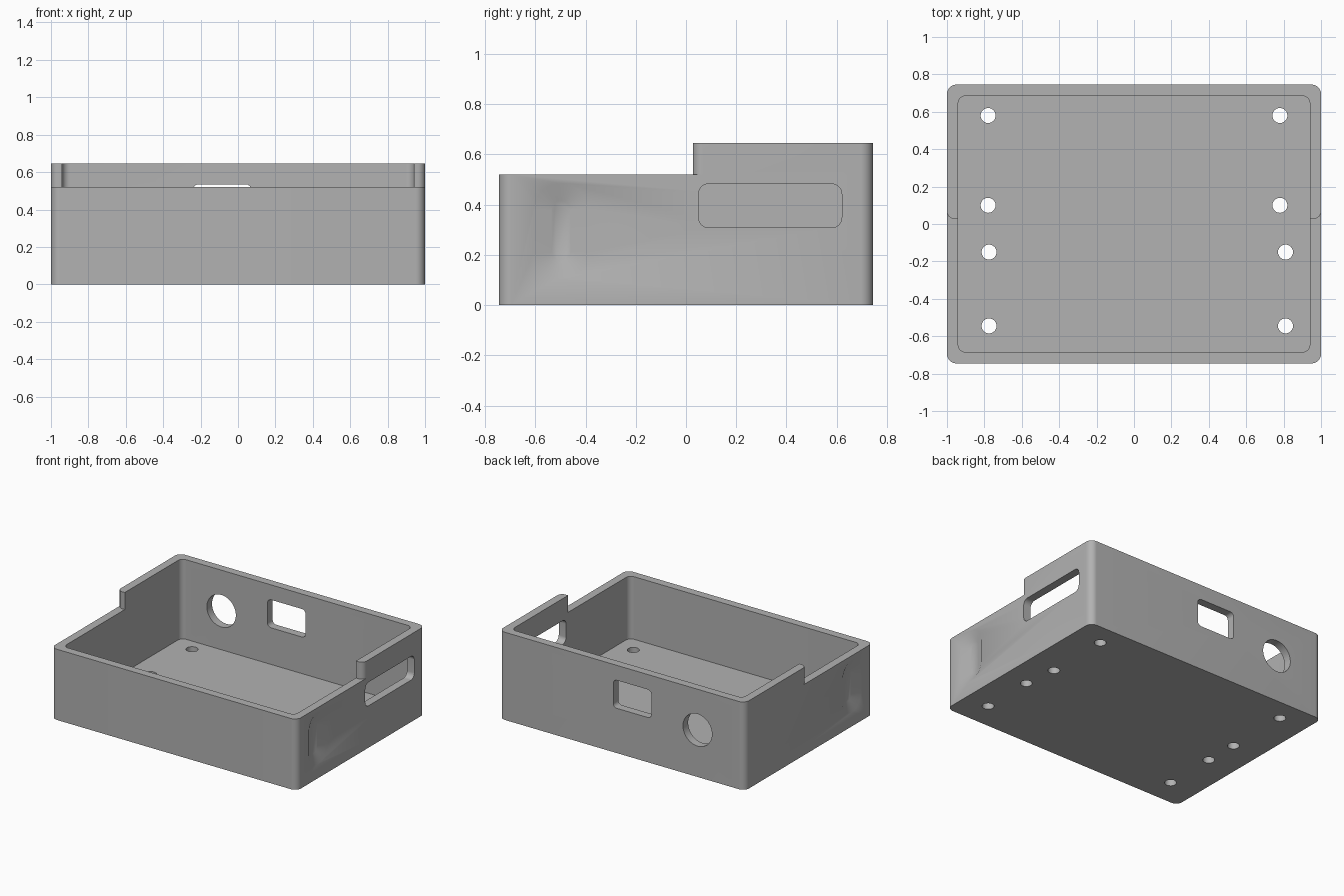
import bpy
import bmesh
from math import sin, cos, pi
from mathutils import Vector

if "Cube" in bpy.data.objects:
    bpy.data.objects.remove(bpy.data.objects["Cube"])

W, D, H = 1.0, 0.745, 0.645      # half width, half depth, full height
WALL, FLOOR, LOW = 0.06, 0.06, 0.52

grey = bpy.data.materials.new("plain grey")
grey.use_nodes = True
colour = (0.445, 0.445, 0.445, 1)
grey.diffuse_color = colour
grey.node_tree.nodes["Principled BSDF"].inputs["Base Color"].default_value = colour


def rounded(cu, cv, hu, hv, r, n=12):
    """Outline of a rectangle with rounded corners."""
    pts = []
    for k, (su, sv) in enumerate([(1, 1), (-1, 1), (-1, -1), (1, -1)]):
        for i in range(n + 1):
            a = (k + i / n) * pi / 2
            p = (cu + su * (hu - r) + r * cos(a), cv + sv * (hv - r) + r * sin(a))
            if not pts or (Vector(p) - Vector(pts[-1])).length > 1e-5:
                pts.append(p)
    if (Vector(pts[0]) - Vector(pts[-1])).length < 1e-5:
        pts.pop()
    return pts


def circle(cu, cv, r, n=48):
    return [(cu + r * cos(2 * pi * i / n), cv + r * sin(2 * pi * i / n)) for i in range(n)]


PLACE = {"x": lambda u, v, t: (t, u, v),
         "y": lambda u, v, t: (u, t, v),
         "z": lambda u, v, t: (u, v, t)}


def loft(name, axis, ring_a, a, ring_b, b):
    """Closed solid between two outlines lying across an axis."""
    bm = bmesh.new()
    lo = [bm.verts.new(PLACE[axis](u, v, a)) for u, v in ring_a]
    hi = [bm.verts.new(PLACE[axis](u, v, b)) for u, v in ring_b]
    bm.faces.new(lo)
    bm.faces.new(hi)
    for i in range(len(lo)):
        j = (i + 1) % len(lo)
        bm.faces.new((lo[i], lo[j], hi[j], hi[i]))
    bmesh.ops.recalc_face_normals(bm, faces=bm.faces)
    mesh = bpy.data.meshes.new(name)
    bm.to_mesh(mesh)
    bm.free()
    mesh.materials.append(grey)
    obj = bpy.data.objects.new(name, mesh)
    bpy.context.scene.collection.objects.link(obj)
    return obj


def prism(name, axis, ring, a, b):
    return loft(name, axis, ring, a, ring, b)


# Outer block
tray = prism("enclosure_tray", "z", rounded(0, 0, W, D, 0.05), 0, H)
cutters = []

# Main cavity
cutters.append(prism("cavity", "z", rounded(0, 0, W - WALL, D - WALL, 0.04), FLOOR, 1))

# Lowered front rim, leaving rounded ends on the tall rear walls
r, step = 0.04, 0.027
arc = [(W - r + r * cos(a), step + r - r * sin(a))
       for a in [i * pi / 16 for i in range(9)]]
rim = [(1.2, -1), (1.2, step + r)] + arc
rim += [(-x, y) for x, y in reversed(rim)]
cutters.append(prism("rim_step", "z", rim, LOW, 1))

# Mounting holes in the floor
for x, y in [(-0.78, 0.58), (0.78, 0.58), (-0.78, 0.10), (0.78, 0.10),
             (-0.775, -0.15), (0.81, -0.15), (-0.775, -0.545), (0.81, -0.545)]:
    cutters.append(prism("mount_hole", "z", circle(x, y, 0.04), -0.1, 0.1))

# Rear openings
cutters.append(prism("rear_window", "y", rounded(-0.085, 0.432, 0.155, 0.103, 0.03), 0.6, 0.9))
cutters.append(prism("rear_round_hole", "y", circle(-0.615, 0.345, 0.118, 64), 0.6, 0.9))

# Long opening in the +x wall
cutters.append(prism("side_window", "x", rounded(0.335, 0.395, 0.285, 0.087, 0.04), 0.85, 1.1))

# Tapered blind finger pockets in both side walls
depth, taper = 0.035, 0.07
for side in (1, -1):
    inner = rounded(-0.4975, 0.295, 0.0375, 0.12, 0.0375)
    big = 0.0375 + 2 * taper
    outer = rounded(-0.4975, 0.295, big, 0.12 + 2 * taper, big)
    cutters.append(loft("finger_pocket", "x", inner, side * (W - depth),
                        outer, side * (W + depth)))

# Carve every cutter out of the block
bpy.context.view_layer.objects.active = tray
for cutter in cutters:
    cutter.hide_render = True
    mod = tray.modifiers.new("cut", "BOOLEAN")
    mod.operation = "DIFFERENCE"
    mod.solver = "EXACT"
    mod.object = cutter
    bpy.ops.object.modifier_apply(modifier=mod.name)
    bpy.data.objects.remove(cutter)

# Smooth the rounded corners, keep edges crisp
bpy.ops.object.select_all(action="DESELECT")
tray.select_set(True)
bpy.ops.object.shade_smooth_by_angle(angle=pi / 6)
